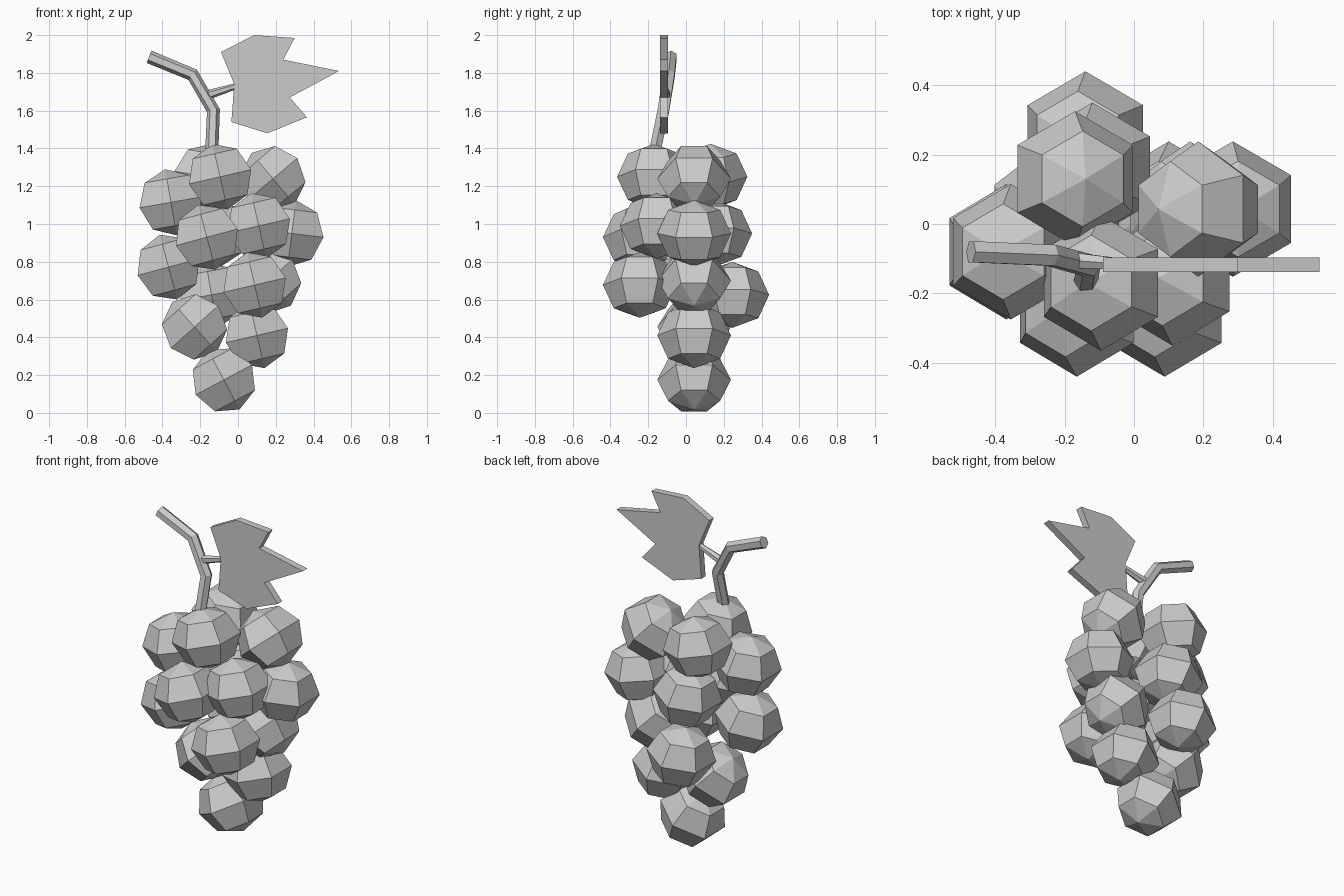
import bpy, bmesh
from math import radians
from mathutils import Matrix, Vector

cube = bpy.data.objects.get("Cube")
if cube:
    bpy.data.objects.remove(cube, do_unlink=True)

# One plain grey for everything
grey = bpy.data.materials.new("plain_grey")
grey.use_nodes = True
grey.diffuse_color = (0.6, 0.6, 0.6, 1)
grey.node_tree.nodes["Principled BSDF"].inputs["Base Color"].default_value = grey.diffuse_color


def add_object(name, bm):
    bmesh.ops.recalc_face_normals(bm, faces=bm.faces)
    mesh = bpy.data.meshes.new(name)
    bm.to_mesh(mesh)
    bm.free()
    mesh.materials.append(grey)
    obj = bpy.data.objects.new(name, mesh)
    bpy.context.collection.objects.link(obj)
    return obj


def grape(name, centre, lean):
    """Six-sided, slightly flattened ball whose pole leans sideways by the given degrees."""
    bm = bmesh.new()
    place = (Matrix.Translation(centre) @ Matrix.Rotation(radians(lean), 4, 'Y')
             @ Matrix.Diagonal((1, 1, 0.91, 1)))
    bmesh.ops.create_uvsphere(bm, u_segments=6, v_segments=4, radius=0.195, matrix=place)
    add_object(name, bm)


def tube(name, path, radii, sides=6):
    """Faceted tube swept along a path, with capped ends."""
    bm = bmesh.new()
    points = [Vector(p) for p in path]
    rings = []
    for i, (p, r) in enumerate(zip(points, radii)):
        along = (points[min(i + 1, len(points) - 1)] - points[max(i - 1, 0)]).normalized()
        across = Vector((0, 1, 0)).cross(along).normalized()
        rings.append([bm.verts.new(p + Matrix.Rotation(radians(360 * k / sides), 3, along) @ across * r)
                      for k in range(sides)])
    for a, b in zip(rings, rings[1:]):
        for k in range(sides):
            n = (k + 1) % sides
            bm.faces.new((a[k], a[n], b[n], b[k]))
    bm.faces.new(rings[0])
    bm.faces.new(rings[-1])
    add_object(name, bm)


# Grapes: centre and sideways lean
grapes = [
    ((-0.075, 0.043, 0.175), -28), ((0.10, 0.043, 0.41), -13), ((-0.23, 0.043, 0.455), -42),
    ((-0.14, 0.245, 0.625), -10), ((0.088, -0.245, 0.677), -13), ((0.162, 0.043, 0.70), -42),
    ((-0.368, -0.08, 0.772), -15), ((-0.165, -0.245, 0.93), -15), ((-0.12, 0.155, 0.95), -10),
    ((0.285, 0.043, 0.95), 7), ((0.11, -0.155, 0.99), -13), ((-0.355, -0.08, 1.115), -10),
    ((-0.095, -0.17, 1.25), -13), ((0.185, 0.043, 1.24), -40), ((-0.17, 0.13, 1.25), 10),
]
for i, (centre, lean) in enumerate(grapes, 1):
    grape(f"grape_{i:02d}", centre, lean)

# Bent main stem and the small leaf stalk
tube("stem", [(-0.14, -0.17, 1.36), (-0.13, -0.12, 1.6), (-0.24, -0.09, 1.79), (-0.47, -0.08, 1.885)],
     [0.035, 0.035, 0.035, 0.035])
tube("leaf_stalk", [(-0.17, -0.105, 1.68), (-0.01, -0.117, 1.73)], [0.026, 0.016])

# Flat jagged leaf
outline = [(-0.09, 1.91), (0.085, 2.0), (0.30, 1.985), (0.24, 1.87), (0.535, 1.81),
           (0.275, 1.67), (0.365, 1.565), (0.155, 1.48), (-0.035, 1.54), (-0.02, 1.74)]
bm = bmesh.new()
face = bm.faces.new([bm.verts.new((x, -0.138, z)) for x, z in outline])
side = bmesh.ops.extrude_face_region(bm, geom=[face])
bmesh.ops.translate(bm, vec=(0, 0.042, 0), verts=[g for g in side["geom"] if isinstance(g, bmesh.types.BMVert)])
add_object("leaf", bm)
